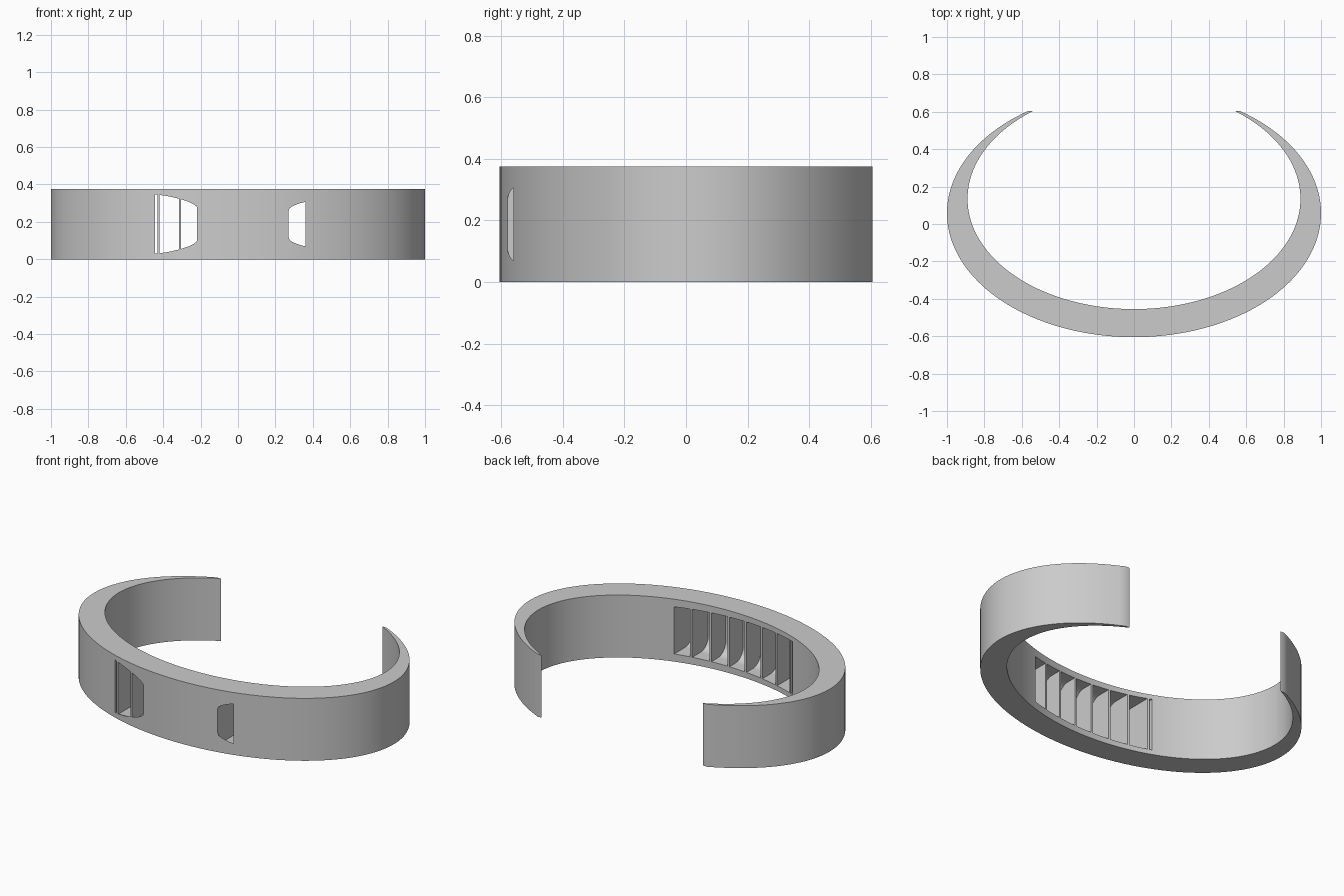
import bpy, bmesh
from math import pi, sin, cos, asin, sqrt

cube = bpy.data.objects.get("Cube")
if cube:
    bpy.data.objects.remove(cube)

HEIGHT = 0.376
BACK = 0.605

grey = bpy.data.materials.new("plain grey")
grey.use_nodes = True
grey.diffuse_color = (0.6, 0.6, 0.6, 1)
grey.node_tree.nodes["Principled BSDF"].inputs["Base Color"].default_value = (0.6, 0.6, 0.6, 1)


def arc(a, b, cy, steps=128):
    """Front part of an ellipse, ending at the flat back line on both sides."""
    t = asin((BACK - cy) / b)
    start, sweep = pi - t, pi + 2 * t
    angles = [start + sweep * i / steps for i in range(steps + 1)]
    return [(a * cos(k), cy + b * sin(k)) for k in angles]


def loft(bm, ring_a, ring_b):
    """Closed solid between two matching outlines."""
    va = [bm.verts.new(p) for p in ring_a]
    vb = [bm.verts.new(p) for p in ring_b]
    n = len(va)
    for i in range(n):
        j = (i + 1) % n
        bm.faces.new((va[i], va[j], vb[j], vb[i]))
    bm.faces.new(va)
    bm.faces.new(vb)


def finish(bm, name):
    bmesh.ops.recalc_face_normals(bm, faces=bm.faces)
    mesh = bpy.data.meshes.new(name)
    bm.to_mesh(mesh)
    bm.free()
    mesh.materials.append(grey)
    obj = bpy.data.objects.new(name, mesh)
    bpy.context.collection.objects.link(obj)
    return obj


# Open band: thick at the front, thin at the back tips
outer, inner = arc(1.0, 0.663, 0.058), arc(0.89, 0.59, 0.135)
bm = bmesh.new()
lower, upper = [], []
for (ox, oy), (ix, iy) in zip(outer, inner):
    lower.append([bm.verts.new((x, y, 0)) for x, y in ((ox, oy), (ix, iy))])
    upper.append([bm.verts.new((x, y, HEIGHT)) for x, y in ((ox, oy), (ix, iy))])
for i in range(len(outer) - 1):
    l, m, u, v = lower[i], lower[i + 1], upper[i], upper[i + 1]
    for quad in ((l[0], m[0], v[0], u[0]), (l[1], u[1], v[1], m[1]),
                 (u[0], v[0], v[1], u[1]), (l[0], l[1], m[1], m[0])):
        bm.faces.new(quad)
for i in (0, -1):
    bm.faces.new((lower[i][0], lower[i][1], upper[i][1], upper[i][0]))
band = finish(bm, "open_band")


# Slots: rounded at the front, slightly taller towards one end
def slot_outline(x, r=0.07, steps=10):
    front = -0.585 + 0.018 * x
    half = 0.15 - 0.022 * x
    mid = HEIGHT / 2
    pts = [(x, -0.25, mid + half)]
    for sign in (1, -1):
        corner = []
        for i in range(steps + 1):
            k = pi / 2 * i / steps
            corner.append((x, front + r - r * sin(k), mid + sign * (half - r + r * cos(k))))
        pts += corner if sign == 1 else corner[::-1]
    return pts + [(x, -0.25, mid - half)]


slats = [0.265 - 0.115 * k for k in range(7)]
starts = [0.362] + [s - 0.006 for s in slats]
ends = [s + 0.006 for s in slats] + [-0.445]
bm = bmesh.new()
for right, left in zip(starts, ends):
    loft(bm, slot_outline(right), slot_outline(left))
cutter = finish(bm, "slot_cutter")
cutter.hide_render = True

cut = band.modifiers.new("slots", "BOOLEAN")
cut.operation = "DIFFERENCE"
cut.solver = "EXACT"
cut.object = cutter

# Apply the cut and drop the helper
bpy.context.view_layer.objects.active = band
bpy.ops.object.select_all(action="DESELECT")
band.select_set(True)
bpy.ops.object.modifier_apply(modifier=cut.name)
bpy.data.objects.remove(cutter)
bpy.ops.object.shade_smooth_by_angle(angle=0.5)
